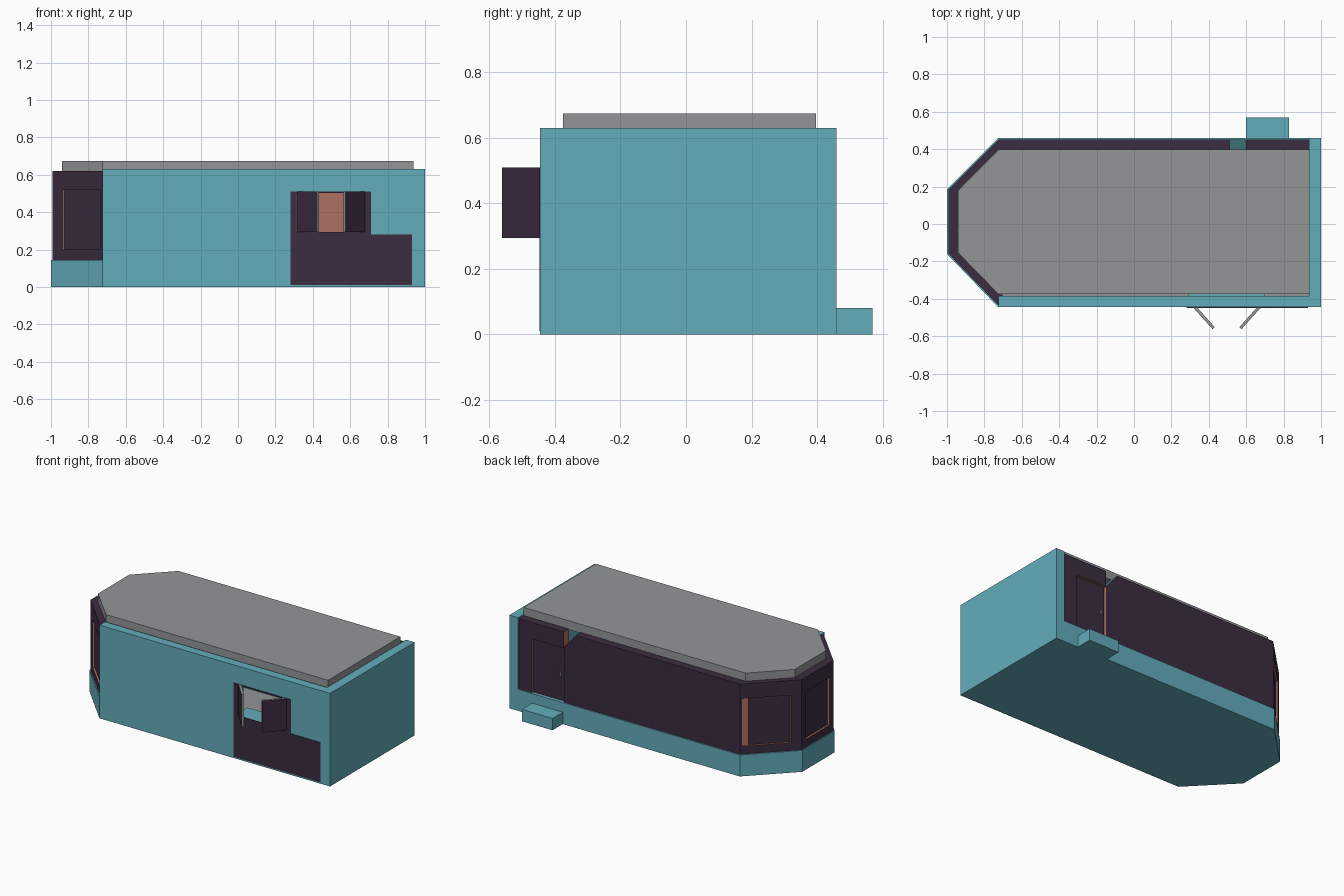
import bpy
from mathutils import Vector

if "Cube" in bpy.data.objects:
    bpy.data.objects.remove(bpy.data.objects["Cube"])


def material(name, rgb):
    m = bpy.data.materials.new(name)
    m.diffuse_color = (*rgb, 1)
    m.use_nodes = True
    m.node_tree.nodes["Principled BSDF"].inputs["Base Color"].default_value = m.diffuse_color
    return m


TEAL = material("teal_paint", (0.125, 0.42, 0.50))
GREY = material("roof_grey", (0.29, 0.30, 0.31))
PURPLE = material("dark_purple", (0.045, 0.025, 0.052))
SALMON = material("salmon_lining", (0.42, 0.16, 0.12))


def prism(name, bottom, shift, mats, rule=None):
    """Extrude a polygon of 3D points along shift; rule(normal, centre) picks a material index."""
    n = len(bottom)
    pts = [Vector(p) for p in bottom]
    verts = pts + [p + Vector(shift) for p in pts]
    faces = [tuple(range(n))[::-1], tuple(range(n, 2 * n))]
    faces += [(i, (i + 1) % n, n + (i + 1) % n, n + i) for i in range(n)]
    area = Vector()
    for i in range(n):
        area += pts[i].cross(pts[(i + 1) % n])
    if area.dot(Vector(shift)) < 0:
        faces = [f[::-1] for f in faces]
    me = bpy.data.meshes.new(name)
    me.from_pydata([tuple(v) for v in verts], [], faces)
    for m in mats:
        me.materials.append(m)
    me.update()
    if rule:
        for p in me.polygons:
            p.material_index = rule(p.normal, p.center)
    ob = bpy.data.objects.new(name, me)
    bpy.context.collection.objects.link(ob)
    return ob


def flat(name, poly, z0, z1, mats, rule=None):
    return prism(name, [(x, y, z0) for x, y in poly], (0, 0, z1 - z0), mats, rule)


def box(name, x, y, z, mats, rule=None):
    poly = [(x[0], y[0]), (x[1], y[0]), (x[1], y[1]), (x[0], y[1])]
    return flat(name, poly, z[0], z[1], mats, rule)


# Footprint rings: base, slightly inset panels, inner wall line, roof
OUTER = [(-1, -.16), (-.725, -.445), (1, -.445), (1, .46), (-.725, .46), (-1, .185)]
PANEL = [(-.993, -.158), (-.722, -.438), (1, -.438), (1, .452), (-.722, .452), (-.993, .182)]
INNER = [(-.94, -.14), (-.70, -.385), (.935, -.385), (.935, .395), (-.70, .395), (-.94, .165)]
ROOF = [(-.94, -.155), (-.725, -.375), (.937, -.375), (.937, .397), (-.725, .397), (-.94, .18)]


def piece(name, ring, side, t, z, mats, depth=(0, 1), rule=None):
    """Part of one side of a ring, mitred at its ends."""
    j = (side + 1) % 6

    def at(u, d):
        o = Vector(ring[side]).lerp(Vector(ring[j]), u)
        return o.lerp(Vector(INNER[side]).lerp(Vector(INNER[j]), u), d)
    poly = [at(t[0], depth[0]), at(t[1], depth[0]), at(t[1], depth[1]), at(t[0], depth[1])]
    return flat(name, poly, z[0], z[1], mats, rule)


# Purple outside and on top, salmon on inner faces and reveals
def lined(out):
    out = Vector(out).normalized()
    return lambda n, c: 0 if n.dot(out) > .7 or (n.z > .5 and c.z > .6) else 1


# Floor and base plinth
flat("floor", [(x * .995, y * .995) for x, y in OUTER], 0, .02, [TEAL, GREY],
     lambda n, c: 1 if n.z > .5 else 0)
for s in (0, 3, 4, 5):
    piece("base_plinth", OUTER, s, (0, 1), (0, .145), [TEAL])

# Roof slab
flat("roof", ROOF, .615, .675, [GREY])

# Right wall with its back corner post
box("right_wall", (.935, 1), (-.445, .46), (0, .63), [TEAL])

# Front wall around the serving window
FY = (-.445, -.385)
box("front_wall_left", (-.725, .31), FY, (0, .63), [TEAL])
box("front_wall_right", (.68, .94), FY, (0, .63), [TEAL])
box("front_wall_below", (.31, .68), FY, (0, .295), [TEAL])
box("front_wall_above", (.31, .68), FY, (.505, .63), [TEAL])
box("counter", (.29, .70), (-.39, -.315), (.27, .295), [TEAL])

# Purple painted plates on the front
PY = (-.448, -.44)
box("front_panel", (.28, .93), PY, (.01, .28), [PURPLE])
box("window_sill_plate", (.28, .71), PY, (.28, .295), [PURPLE])
box("window_top_plate", (.28, .71), PY, (.503, .51), [PURPLE])
for x in ((.28, .312), (.678, .71)):
    box("window_side_plate", x, PY, (.295, .505), [PURPLE])

# Open shutters
for hinge, tip, sgn in (((.315, -.445), (.42, -.562), -1), ((.68, -.445), (.575, -.562), 1)):
    h, t = Vector(hinge), Vector(tip)
    out = Vector((sgn * .74, -.67))
    w = out * -.016
    flat("shutter", [h, t, t + w, h + w], .295, .51, [PURPLE, GREY],
         lambda n, c, o=out: 0 if n.xy.dot(o) > .7 else 1)

# Rounded-off left end: three walls, each with a recessed shutter panel
for s, t0, t1, out in ((0, .20, .94, (-1, -1, 0)), (5, .12, .88, (-1, 0, 0)), (4, .03, .83, (-1, 1, 0))):
    r = lined(out)
    mats = [PURPLE, SALMON]
    z0, z1 = .2, .52
    piece("end_wall_below", PANEL, s, (0, 1), (.145, z0), mats, rule=r)
    piece("end_wall_above", PANEL, s, (0, 1), (z1, .62), mats, rule=r)
    piece("end_wall_side", PANEL, s, (0, t0), (z0, z1), mats, rule=r)
    piece("end_wall_side", PANEL, s, (t1, 1), (z0, z1), mats, rule=r)
    strip = .10 if s == 4 else 0
    piece("end_shutter", PANEL, s, (t0 + strip, t1), (z0, z1), mats, (.25, .7), r)
    if strip:
        piece("end_salmon_strip", PANEL, s, (t0, t0 + strip), (z0, z1), [SALMON], (.1, .7))

# Long back wall with its sloped end beside the door
profile = [(-.722, .145), (.595, .145), (.595, .52), (.51, .62), (-.722, .62)]


def back_rule(n, c):
    if n.z > .5:
        return 0 if n.z > .95 else 2
    return 0 if n.y > .7 else 1


prism("back_wall", [(x, .395, z) for x, z in profile], (0, .057, 0), [PURPLE, SALMON, TEAL], back_rule)

# Wall around the back door
BY = (.395, .452)
back = lined((0, 1, 0))
box("door_header", (.6, .936), BY, (.51, .62), [PURPLE, SALMON], back)
box("door_side_wall", (.835, .936), BY, (.145, .51), [PURPLE, SALMON], back)

# Back door, its handle and the step
box("back_door", (.603, .835), (.415, .437), (.14, .51), [PURPLE, SALMON], back)
box("door_handle", (.625, .637), (.437, .445), (.31, .34), [GREY])
box("step", (.6, .83), (.45, .57), (0, .08), [TEAL])
